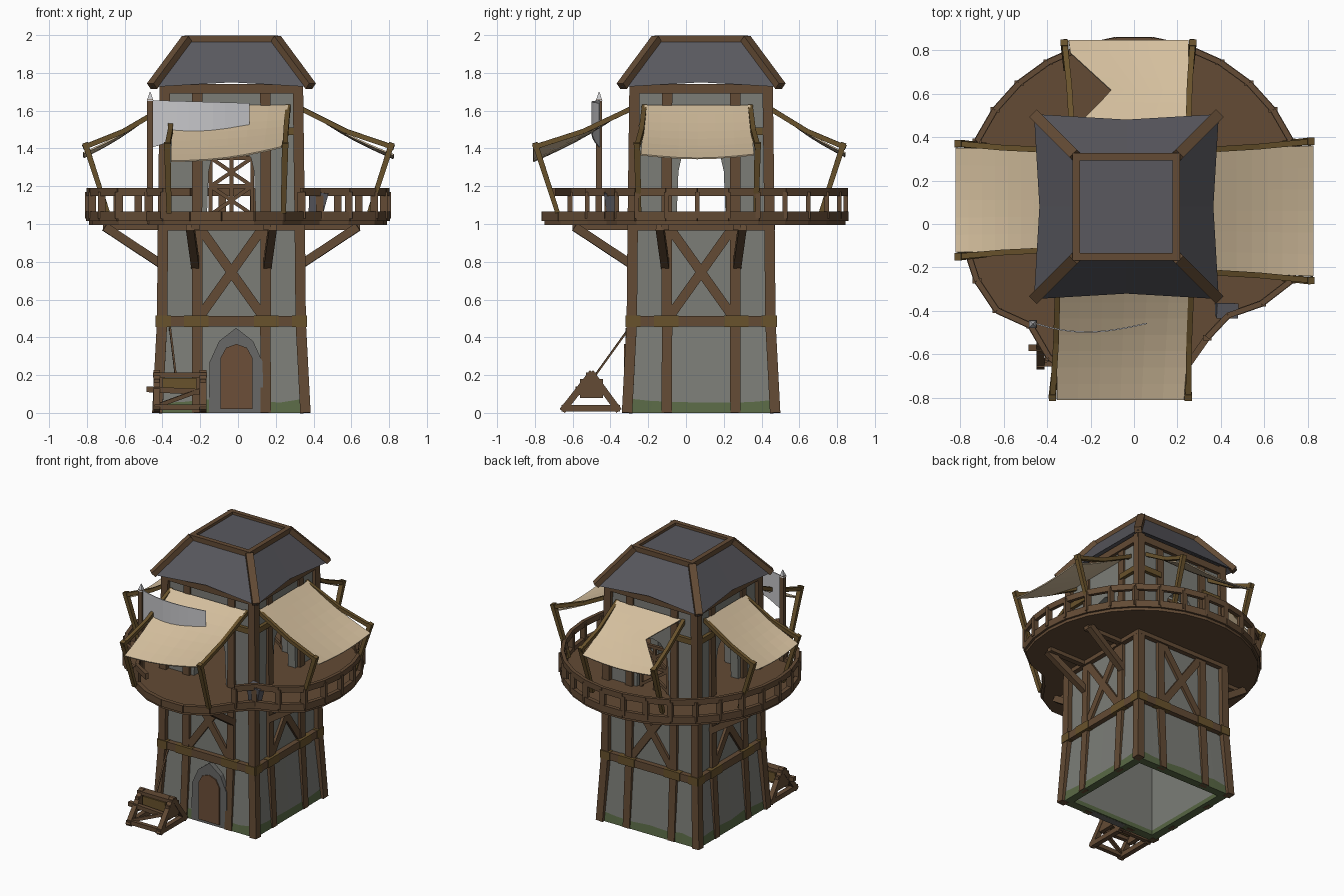
import bpy, bmesh, math, random
from mathutils import Vector, Matrix

if "Cube" in bpy.data.objects:
    bpy.data.objects.remove(bpy.data.objects["Cube"])
random.seed(4)

def material(name, rgb):
    m = bpy.data.materials.new(name)
    m.diffuse_color = (*rgb, 1)
    m.use_nodes = True
    m.node_tree.nodes["Principled BSDF"].inputs["Base Color"].default_value = m.diffuse_color
    return m

WOOD = material("brown wood", (0.125, 0.07, 0.035))
OLIVE = material("olive wood", (0.14, 0.085, 0.025))
STONE = material("grey stone", (0.20, 0.205, 0.185))
DARK = material("dark stone", (0.14, 0.14, 0.135))
MOSS = material("moss", (0.10, 0.14, 0.06))
SLATE = material("slate", (0.10, 0.099, 0.114))
CLOTH = material("canvas", (0.66, 0.52, 0.34))
FLAG = material("pale flag", (0.57, 0.57, 0.59))
DOOR = material("door wood", (0.15, 0.078, 0.04))

CENTRE = Matrix.Translation((-0.035, 0.08, 0))
# side frames: x along the wall, -y outward; 0 front, 1 right, 2 back, 3 left
SIDES = [CENTRE @ Matrix.Rotation(k * math.pi / 2, 4, 'Z') for k in range(4)]
WORLD = Matrix.Identity(4)

class Part:
    """Collects beams, prisms and sheets into one named object."""
    def __init__(self, name, *mats):
        self.name, self.mats, self.bm = name, mats, bmesh.new()

    def beam(self, p, q, w, h=None, M=WORLD, mi=0, taper=1.0):
        h = h or w
        p, q = Vector(p), Vector(q)
        d = (q - p).normalized()
        ref = Vector((0, 1, 0)) if abs(d.z) > 0.95 else Vector((0, 0, 1))
        s = d.cross(ref).normalized()
        t = s.cross(d)
        ends = []
        for c, k in ((p, 1), (q, taper)):
            ends.append([self.bm.verts.new(M @ (c + s * a * w * k / 2 + t * b * h * k / 2))
                         for a, b in ((-1, -1), (1, -1), (1, 1), (-1, 1))])
        self.skin(ends, mi)

    def skin(self, rings, mi=0, caps=True):
        faces = []
        n = len(rings[0])
        for a, b in zip(rings, rings[1:]):
            faces += [self.bm.faces.new((a[i], a[(i + 1) % n], b[(i + 1) % n], b[i])) for i in range(n)]
        if caps:
            faces += [self.bm.faces.new(rings[0][::-1]), self.bm.faces.new(rings[-1])]
        for f in faces:
            f.material_index = mi
        return faces

    def prism(self, pts, vec, M=WORLD, mi=0):
        self.skin([[self.bm.verts.new(M @ (Vector(p) + Vector(vec) * k)) for p in pts] for k in (0, 1)], mi)

    def sheet(self, fn, nu, nv, M=WORLD):
        g = [[self.bm.verts.new(M @ Vector(fn(i / nu, j / nv))) for i in range(nu + 1)] for j in range(nv + 1)]
        for j in range(nv):
            for i in range(nu):
                self.bm.faces.new((g[j][i], g[j][i + 1], g[j + 1][i + 1], g[j + 1][i]))

    def done(self, thick=0):
        bmesh.ops.recalc_face_normals(self.bm, faces=self.bm.faces)
        me = bpy.data.meshes.new(self.name)
        self.bm.to_mesh(me)
        for m in self.mats:
            me.materials.append(m)
        ob = bpy.data.objects.new(self.name, me)
        bpy.context.collection.objects.link(ob)
        if thick:
            ob.modifiers.new("thickness", 'SOLIDIFY').thickness = thick
        return ob

# hollow lower stone walls, mossy at the foot
walls = Part("lower_walls", STONE, MOSS)
def square(half, z, jitter=0):
    out = []
    for M in SIDES:
        for i in range(6):
            u = -half + 2 * half * i / 6
            out.append(walls.bm.verts.new(M @ Vector((u, -half, z + random.uniform(-jitter, jitter)))))
    return out
rings = [square(0.32, 0.985), square(0.335, 0.03), square(0.34, 0.001), square(0.4, 0),
         square(0.393, 0.065, 0.012), square(0.36, 0.45), square(0.355, 1.0)]
for i, f in enumerate(walls.skin(rings)):
    f.material_index = 1 if 24 <= i < 96 else 0
walls.done()

# arched upper walls
upper = Part("upper_walls", STONE)
arch = [(0.12 * math.cos(a), 1.28 + 0.14 * math.sin(a)) for a in [math.pi * (1 - i / 6) for i in range(7)]]
outline = [(-0.355, 1.03), (-0.13, 1.03)] + arch + [(0.13, 1.03), (0.355, 1.03), (0.355, 1.74), (-0.355, 1.74)]
for M in SIDES:
    upper.prism([(u, -0.355, z) for u, z in outline], (0, 0.06, 0), M)
upper.done()

# timber frame: posts, bands with olive joints, and cross braces
frame = Part("timber_frame", WOOD, OLIVE)
for M in SIDES:
    path = [(0.392, 0), (0.367, 0.48), (0.362, 1.0), (0.352, 1.75)]
    for (a, z0), (b, z1) in zip(path, path[1:]):
        frame.beam((a, -a, z0), (b, -b, z1), 0.055, M=M)
        for s in (-1, 1):
            frame.beam((s * 0.182, -a + 0.005, z0), (s * 0.18, -b + 0.005, z1), 0.055, 0.04, M)
    frame.beam((-0.385, -0.372, 0.485), (0.385, -0.372, 0.485), 0.05, 0.055, M)
    for s in (-1, 1):
        frame.beam((s * 0.12, -0.373, 0.485), (s * 0.25, -0.373, 0.485), 0.056, 0.06, M, 1)
        frame.beam((s * 0.32, -0.373, 0.485), (s * 0.395, -0.373, 0.485), 0.056, 0.06, M, 1)
    frame.beam((-0.37, -0.365, 0.985), (0.37, -0.365, 0.985), 0.05, 0.04, M)
    frame.beam((-0.37, -0.355, 1.715), (0.37, -0.355, 1.715), 0.05, 0.05, M)
    for s in (-1, 1):
        frame.beam((s * 0.16, -0.362, 0.52), (-s * 0.16, -0.362, 0.97), 0.03, 0.05, M)
        frame.beam((s * 0.18, -0.36, 1.49), (s * 0.36, -0.36, 1.49), 0.04, 0.04, M, 1)
frame.done()

# arched door at the front
surround = Part("door_surround", DARK)
half = [(0.145, 0), (0.14, 0.27), (0.09, 0.38), (0.0, 0.45)]
pts = [(-u, z) for u, z in half] + [(u, z) for u, z in half[-2::-1]]
surround.prism([(u + 0.025, -0.40, z) for u, z in pts], (0, 0.05, 0), SIDES[0])
surround.done()
door = Part("door", DOOR)
half = [(0.085, 0.02), (0.085, 0.29), (0.055, 0.345), (0.0, 0.365)]
pts = [(-u, z) for u, z in half] + [(u, z) for u, z in half[-2::-1]]
door.prism([(u + 0.027, -0.408, z) for u, z in pts], (0, 0.009, 0), SIDES[0])
door.done()

# round balcony deck, pinched at the front corners
def rim(deg, z, inset=0):
    pinch = lambda a, w, d: d * max(0, 1 - abs((deg - a + 180) % 360 - 180) / w)
    r = 0.79 - pinch(308, 26, 0.17) - pinch(228, 14, 0.08) + pinch(270, 30, 0.03) - inset
    a = math.radians(deg)
    return Vector((r * math.cos(a), 0.06 + r * math.sin(a), z))
STEP = 12
degs = list(range(0, 360, STEP))
deck = Part("balcony_deck", WOOD)
deck.prism([rim(d, 0.995) for d in degs], (0, 0, 0.04))
deck.done()
rail = Part("balcony_railing", WOOD)
for d in degs:
    p, q = rim(d, 0), rim(d + STEP, 0)
    up = lambda v, z: (v.x, v.y, z)
    rail.beam(up(p, 1.04), up(q, 1.04), 0.03, 0.05)
    mid = (p + q) / 2
    if mid.y < -0.4 and abs(mid.x) < 0.3:
        continue
    rail.beam(up(p, 1.17), up(q, 1.17), 0.025, 0.042)
    rail.beam(up(p, 1.03), up(p, 1.17), 0.04, 0.025)
rail.done()

# joists and diagonal brackets under the balcony
brackets = Part("balcony_brackets", WOOD)
for k, M in enumerate(SIDES):
    for u in (-0.19, 0.19):
        if k != 2:
            brackets.beam((u, -0.36, 0.985), (u, -0.68, 0.985), 0.04, 0.035, M)
            brackets.beam((u, -0.36, 0.78), (u * 1.15, -0.67, 0.985), 0.042, 0.045, M)
brackets.done()

# four canvas awnings: inner left/right, outer left/right, reach, outer heights, torn depth
AWNINGS = [(-0.315, 0.30, -0.32, 0.265, 0.89, 1.335, 1.41, 0), (-0.30, 0.26, -0.32, 0.28, 0.86, 1.37, 1.37, 0),
           (-0.285, 0.25, -0.285, 0.265, 0.765, 1.38, 1.38, 0.19), (-0.26, 0.20, -0.27, 0.21, 0.785, 1.37, 1.38, 0)]
cloth = Part("awnings", CLOTH)
poles = Part("awning_poles", OLIVE)
for M, (i0, i1, o0, o1, reach, z0, z1, tear) in zip(SIDES, AWNINGS):
    def surface(a, t):
        left = i0 + (o0 - i0) * t
        right = i1 + (o1 - i1) * t - tear * max(0, 1 - abs(t - 0.42) / 0.45)
        sag = 0.02 * math.sin(math.pi * a) * t + 0.02 * math.sin(math.pi * t)
        return (left + (right - left) * a, -0.365 - (reach - 0.365) * t,
                1.63 + (z0 + (z1 - z0) * a - 1.63) * t - sag)
    cloth.sheet(surface, 6, 7, M)
    for i, o, s in ((i0, o0, -1), (i1, o1, 1)):
        a, b = (i, -0.35, 1.62), ((i + o) / 2 + s * 0.006, -(reach + 0.36) / 2, 1.49)
        c = (o + s * 0.02, -reach, 1.405)
        poles.beam(a, b, 0.026, M=M)
        poles.beam(b, c, 0.026, M=M)
        poles.beam((c[0], c[1] + 0.01, 1.43), (o + s * 0.01, -reach + 0.13, 1.06), 0.034, 0.03, M, taper=0.8)
cloth.done(0.008)
poles.done()

# slate hipped roof with timber ridges
roof = Part("roof_slates", SLATE)
loops = []
for h, m, z, dz in ((0.36, 0.36, 1.76, 0), (0.425, 0.40, 1.725, 0.025), (0.235, 0.235, 1.98, 0)):
    loop = []
    for M in SIDES:
        loop += [roof.bm.verts.new(M @ Vector(p)) for p in ((-h, -h, z), (0, -m, z + dz))]
    loops.append(loop)
roof.skin(loops)
roof.done()
ridges = Part("roof_beams", WOOD)
for M in SIDES:
    ridges.beam((0.42, -0.42, 1.73), (0.235, -0.235, 1.98), 0.05, 0.04, M)
    ridges.beam((-0.245, -0.23, 1.98), (0.245, -0.23, 1.98), 0.035, 0.038, M)
ridges.done()

# lattice in the rear opening
lattice = Part("rear_lattice", WOOD)
for i in range(2):
    z = 1.05 + 0.15 * i
    for s in (-1, 1):
        lattice.beam((s * 0.11, -0.33, z), (-s * 0.11, -0.33, z + 0.15), 0.02, M=SIDES[2])
    lattice.beam((-0.12, -0.33, z + 0.15), (0.12, -0.33, z + 0.15), 0.022, M=SIDES[2])
for u in (-0.11, 0, 0.11):
    lattice.beam((u, -0.33, 1.03), (u, -0.33, 1.36), 0.02, M=SIDES[2])
lattice.done()

# flag, its pole and spike
pole = Part("flag_pole", WOOD, FLAG)
pole.beam((-0.465, -0.46, 1.0), (-0.465, -0.46, 1.66), 0.032)
pole.beam((-0.465, -0.46, 1.65), (-0.465, -0.46, 1.70), 0.036, mi=1, taper=0.1)
pole.done()
flag = Part("flag", FLAG)
flag.sheet(lambda a, t: (-0.455 + 0.515 * a, -0.46 - 0.04 * math.sin(math.pi * a ** 0.9),
                         1.655 - 0.015 * a - t * (0.25 - 0.12 * a - 0.02 * math.sin(math.pi * a))), 8, 2)
flag.done(0.006)

# slate bucket hung on the front right of the railing
bucket = Part("hanging_bucket", SLATE)
bucket.beam((0.43, -0.40, 1.17), (0.41, -0.39, 1.05), 0.10, 0.07, taper=0.75)
bucket.done()

# A-frame rack beside the door, tied to the wall
rack = Part("timber_rack", WOOD, OLIVE)
for x in (-0.43, -0.185):
    rack.beam((x, -0.655, 0.01), (x, -0.495, 0.215), 0.035)
    rack.beam((x, -0.355, 0.01), (x, -0.505, 0.215), 0.035)
    rack.beam((x, -0.66, 0.025), (x, -0.35, 0.025), 0.035)
    rack.beam((x, -0.56, 0.13), (x, -0.44, 0.13), 0.03, 0.1)
rack.beam((-0.45, -0.5, 0.2), (-0.165, -0.5, 0.2), 0.06, 0.025)
rack.beam((-0.485, -0.57, 0.125), (-0.17, -0.57, 0.11), 0.03, 0.03)
rack.beam((-0.40, -0.5, 0.15), (-0.22, -0.5, 0.15), 0.07, 0.07, mi=1)
for y in (-0.64, -0.37):
    rack.beam((-0.44, y, 0.03), (-0.17, y, 0.03), 0.03)
rack.beam((-0.42, -0.63, 0.04), (-0.2, -0.57, 0.12), 0.022)
rack.beam((-0.33, -0.48, 0.2), (-0.36, -0.30, 0.45), 0.01)
rack.done()
